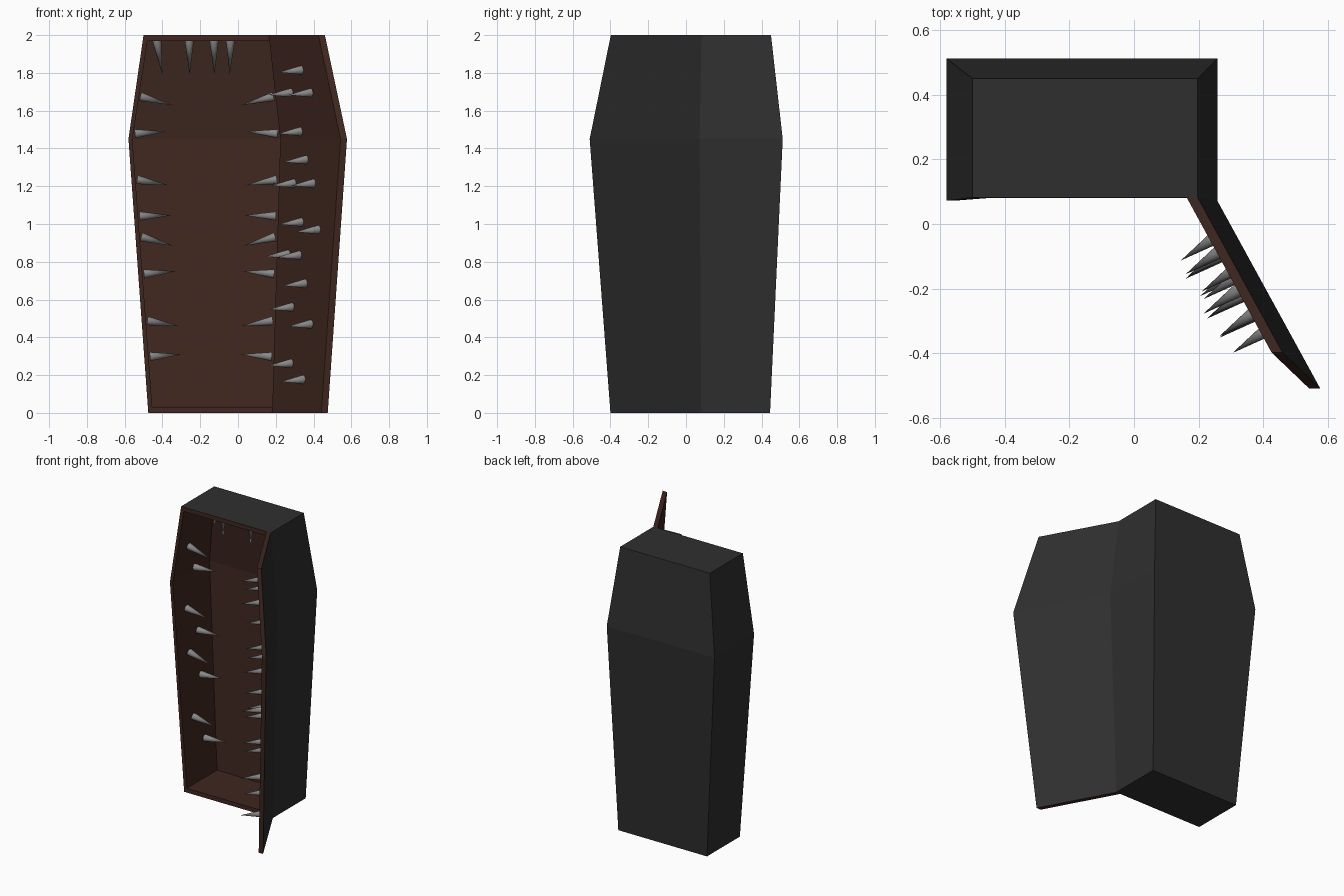
import bpy, bmesh
from mathutils import Vector

if "Cube" in bpy.data.objects:
    bpy.data.objects.remove(bpy.data.objects["Cube"])


def material(name, rgb):
    m = bpy.data.materials.new(name)
    m.diffuse_color = (*rgb, 1)
    m.use_nodes = True
    m.node_tree.nodes["Principled BSDF"].inputs["Base Color"].default_value = m.diffuse_color
    return m


DARK = material("dark_shell", (0.028, 0.028, 0.028))
BROWN = material("brown_lining", (0.05, 0.02, 0.014))
STEEL = material("steel", (0.25, 0.25, 0.25))


def finish(name, bm, mats):
    me = bpy.data.meshes.new(name)
    bmesh.ops.recalc_face_normals(bm, faces=bm.faces)
    bm.to_mesh(me)
    bm.free()
    for m in mats:
        me.materials.append(m)
    ob = bpy.data.objects.new(name, me)
    bpy.context.collection.objects.link(ob)
    return ob


def ring(bm, left, right):
    """Six-point coffin outline: up the left side, down the right side."""
    return [bm.verts.new(p) for p in left + right[::-1]]


def bridge(bm, a, b, mat):
    for i in range(6):
        j = (i + 1) % 6
        bm.faces.new((a[i], a[j], b[j], b[i])).material_index = mat


def cap(bm, r, mat):
    """Outline filled by two panels folded at the shoulder."""
    for idx in ((0, 1, 4, 5), (1, 2, 3, 4)):
        bm.faces.new([r[i] for i in idx]).material_index = mat


# Cabinet profile at foot, shoulder and top
Z = (0, 1.45, 2.0)
LEFT = (-0.475, -0.58, -0.50)
RIGHT = (0.215, 0.258, 0.197)
FRONT = (0.08, 0.072, 0.082)
BACK = (0.445, 0.512, 0.45)
T = 0.03
ZIN = (T, 1.45, 2.0 - T)


def side(xs, ys, zs, dx=0.0, dy=0.0):
    return [(x + dx, y + dy, z) for x, y, z in zip(xs, ys, zs)]


# Cabinet: dark shell, brown rim and hollow interior
bm = bmesh.new()
outer_front = ring(bm, side(LEFT, FRONT, Z), side(RIGHT, FRONT, Z))
outer_back = ring(bm, side(LEFT, BACK, Z), side(RIGHT, BACK, Z))
inner_front = ring(bm, side(LEFT, FRONT, ZIN, T * 0.7), side(RIGHT, FRONT, ZIN, -T))
inner_back = ring(bm, side(LEFT, BACK, ZIN, T * 0.7, -T), side(RIGHT, BACK, ZIN, -T, -T))
bridge(bm, outer_front, outer_back, 0)
cap(bm, outer_back, 0)
bridge(bm, outer_front, inner_front, 1)
bridge(bm, inner_front, inner_back, 1)
cap(bm, inner_back, 1)
finish("cabinet", bm, [DARK, BROWN])

# Door: folded panel swung open on the right edge
FAR_X = (0.475, 0.577, 0.46)
FAR_Y = (-0.40, -0.51, -0.398)
DT = -0.034
bm = bmesh.new()
outer = ring(bm, side(RIGHT, FRONT, Z), side(FAR_X, FAR_Y, Z))
inner = ring(bm, side(RIGHT, FRONT, Z, DT), side(FAR_X, FAR_Y, Z, DT))
bridge(bm, outer, inner, 1)
cap(bm, outer, 0)
cap(bm, inner, 1)
finish("door", bm, [DARK, BROWN])


def at(vals, z):
    """Profile value at height z."""
    k = 0 if z < Z[1] else 1
    return vals[k] + (vals[k + 1] - vals[k]) * (z - Z[k]) / (Z[k + 1] - Z[k])


def spikes(name, pairs, r=0.024):
    bm = bmesh.new()
    for base, tip in pairs:
        base, tip = Vector(base), Vector(tip)
        d = tip - base
        mat = d.to_track_quat('Z', 'Y').to_matrix().to_4x4()
        mat.translation = (base + tip) / 2
        bmesh.ops.create_cone(bm, cap_ends=True, segments=16, radius1=r, radius2=0,
                              depth=d.length, matrix=mat)
    ob = finish(name, bm, [STEEL])
    for p in ob.data.polygons:
        p.use_smooth = len(p.vertices) < 5
    ob.data.set_sharp_from_angle(angle=0.7)


# Side wall spikes, alternating front and rear: (base height, tip height)
WALL = [(1.675, 1.63), (1.478, 1.49), (1.235, 1.205), (1.042, 1.046),
        (0.932, 0.885), (0.736, 0.75), (0.488, 0.46), (0.298, 0.31)]
left, right = [], []
for i, (zb, zt) in enumerate(WALL):
    y = 0.19 if i % 2 == 0 else 0.30
    xl, xr = at(LEFT, zb) + 0.03, at(RIGHT, zb) - 0.045
    left.append(((xl, y, zb), (xl + 0.168, y, zt)))
    right.append(((xr, y, zb), (xr - 0.168, y, zt)))
spikes("left_wall_spikes", left)
spikes("right_wall_spikes", right)

# Ceiling spikes: (base x, tip x, y)
spikes("ceiling_spikes", [((a, y, 1.972), (b, y, 1.79)) for a, b, y in
                          [(-0.43, -0.40, 0.32), (-0.258, -0.256, 0.2),
                           (-0.127, -0.125, 0.32), (-0.04, -0.044, 0.2)]])

# Door spikes: (base x, height), seated on the inner door face
DOOR = [(0.335, 1.815), (0.28, 1.695), (0.385, 1.695), (0.33, 1.49), (0.36, 1.34),
        (0.295, 1.215), (0.4, 1.215), (0.335, 1.01), (0.425, 0.97), (0.265, 0.84),
        (0.325, 0.835), (0.355, 0.685), (0.285, 0.56), (0.385, 0.47), (0.28, 0.262),
        (0.345, 0.177)]
pairs = []
for x, z in DOOR:
    h, f = at(RIGHT, z) + DT, at(FAR_X, z) + DT
    y = at(FRONT, z) + (at(FAR_Y, z) - at(FRONT, z)) * (x - h) / (f - h)
    pairs.append(((x, y, z), (x - 0.12, y - 0.08, z - 0.012)))
spikes("door_spikes", pairs)
